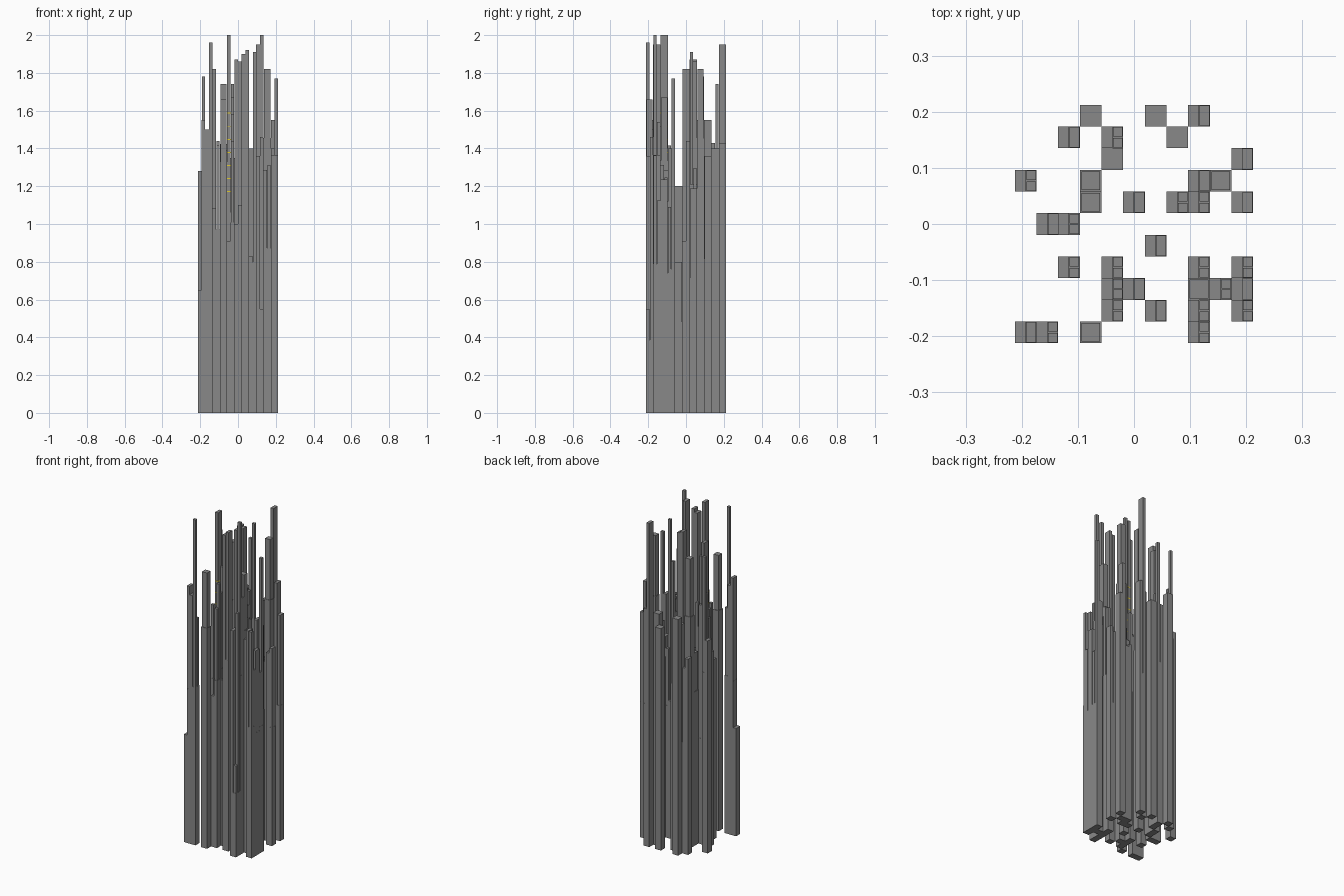
import bpy, bmesh, random

if "Cube" in bpy.data.objects:
    bpy.data.objects.remove(bpy.data.objects["Cube"])

random.seed(4)
P = 0.0386          # pitch of the square plan
Q = P / 4


def material(name, col):
    m = bpy.data.materials.new(name)
    m.diffuse_color = (*col, 1)
    m.use_nodes = True
    m.node_tree.nodes["Principled BSDF"].inputs["Base Color"].default_value = m.diffuse_color
    return m


GREY = material("concrete_grey", (0.25, 0.25, 0.25))
YELLOW = material("window_yellow", (0.75, 0.6, 0.03))


def box(bm, x, y, z0, z1, sx, sy, mat=0):
    vs = bmesh.ops.create_cube(bm, size=1)["verts"]
    for v in vs:
        v.co = (x + v.co.x * sx, y + v.co.y * sy, (z0 + z1) / 2 + v.co.z * (z1 - z0))
    for f in {f for v in vs for f in v.link_faces}:
        f.material_index = mat


# Floor plan, back row first: o whole, i stepped, h two halves, q right half split again
PLAN = """
...o..o.h..
..h.q..o...
....o.....h
q..i....hi.
...i.h.qq.h
.hq........
......h....
..q.q...q.q
....qh..iqh
....q.h.q.q
hq.i....q..
""".split()

# Skyline: heights of the prominent towers (left, right lower, right upper)
SKYLINE = {
    (0, 0): (0.65, 1.55), (1, 0): (1.5, 1.96, 1.36), (3, 0): (1.66,),
    (8, 0): (1.36, 0.55, 1.46), (4, 1): (0.91, 1.44, 1.58),
    (6, 1): (1.9, 1.92, 1.02), (8, 1): (1.95, 2.0, 1.54),
    (4, 2): (2.0, 1.52, 1.67), (8, 2): (1.67,), (5, 2): (1.0, 1.1),
    (10, 3): (1.4, 1.09, 1.77), (6, 4): (1.2, 0.8), (2, 5): (1.82, 0.91, 1.44),
    (5, 6): (1.87, 1.86), (7, 6): (0.83, 1.91, 1.14),
    (0, 7): (1.28, 1.55, 1.78), (3, 7): (1.74,), (9, 7): (1.82,),
    (10, 8): (1.55, 1.36), (4, 9): (1.36, 1.43, 1.74), (8, 10): (1.95, 1.43),
}
COUNT = {"o": 1, "i": 1, "h": 2, "q": 3}


def build_tower(bm, kind, x, y, hs):
    if kind == "o":
        box(bm, x, y, 0, hs[0], P, P)
    elif kind == "i":
        box(bm, x, y, 0, hs[0] * 0.8, P, P)
        box(bm, x, y, hs[0] * 0.8, hs[0], P * 0.86, P * 0.86)
    else:
        # left half shaft, then right half with optional slim quarter shafts
        box(bm, x - Q, y, 0, hs[0], P / 2, P)
        if kind == "h":
            box(bm, x + Q, y, 0, hs[1] * 0.6, P / 2, P)
            box(bm, x + Q, y, hs[1] * 0.6, hs[1], P * 0.46, P * 0.95)
        else:
            base = min(hs[1:]) * 0.7
            box(bm, x + Q, y, 0, base, P / 2, P)
            for side, h in zip((-1, 1), hs[1:]):
                box(bm, x + Q, y + side * Q, base, h, P * 0.44, P * 0.44)


for r, line in enumerate(reversed(PLAN)):
    for c, kind in enumerate(line):
        if kind == ".":
            continue
        # lesser towers fill in below the skyline
        fill = [random.uniform(1.05, 1.44) for _ in range(COUNT[kind])]
        hs = SKYLINE.get((c, r), fill)
        x, y = (c - 5) * P, (r - 5) * P
        bm = bmesh.new()
        build_tower(bm, kind, x, y, hs)
        if (c, r) == (4, 2):        # thin lit bands up one shaft
            for i in range(7):
                z = 1.17 + i * 0.069
                box(bm, x - Q, y, z, z + 0.005, P * 0.52, P * 1.02, 1)
        me = bpy.data.meshes.new("tower")
        bm.to_mesh(me)
        bm.free()
        me.materials.append(GREY)
        me.materials.append(YELLOW)
        ob = bpy.data.objects.new(f"tower_{c}_{r}", me)
        bpy.context.collection.objects.link(ob)
